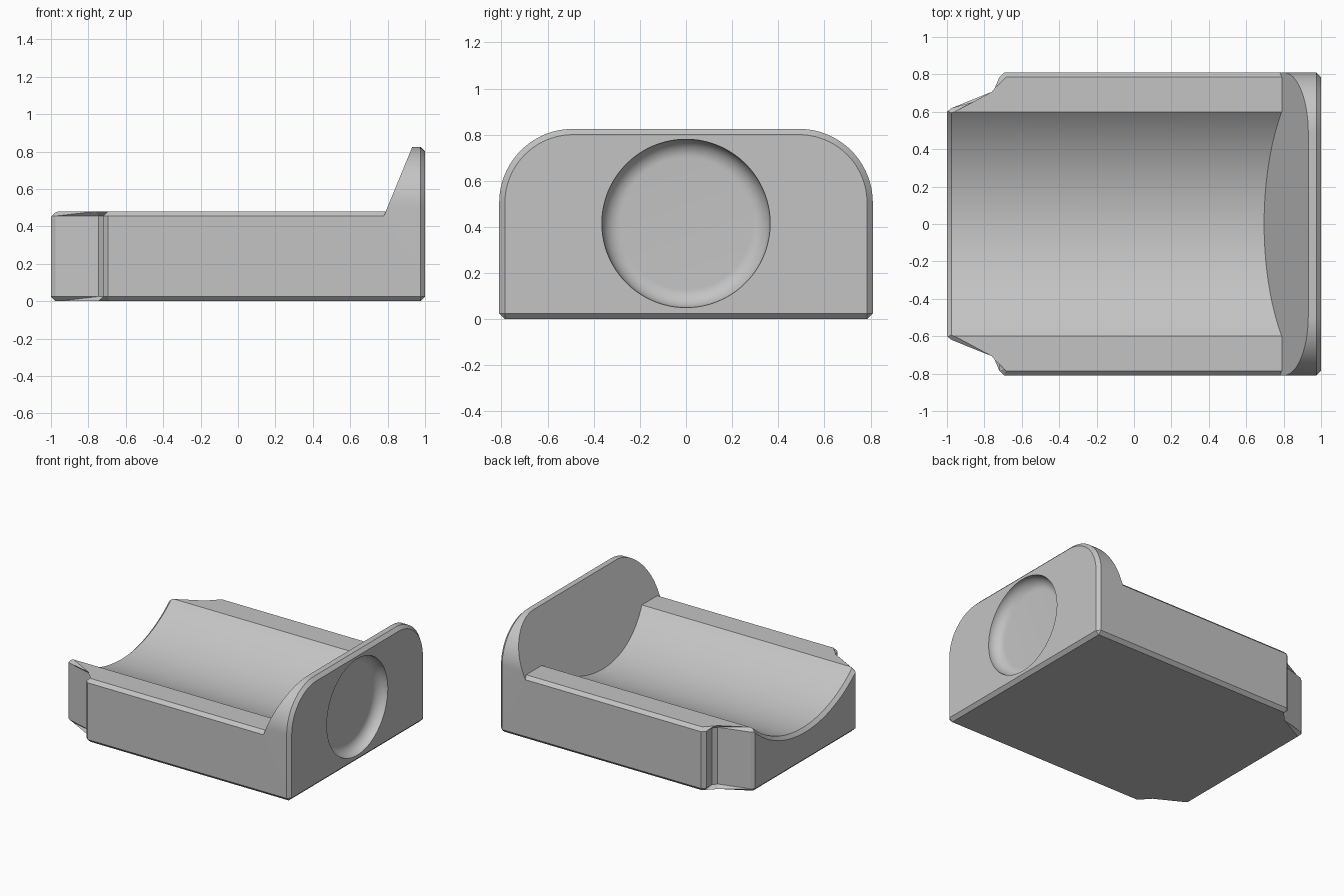
import bpy
import bmesh
from math import sin, cos, pi

cube = bpy.data.objects.get("Cube")
if cube:
    bpy.data.objects.remove(cube)

CHAMFER = 0.025
HALF_W, DECK, TOP = 0.81, 0.48, 0.825

grey = bpy.data.materials.new("plain grey")
grey.use_nodes = True
colour = (0.55, 0.55, 0.55, 1)
grey.diffuse_color = colour
grey.node_tree.nodes["Principled BSDF"].inputs["Base Color"].default_value = colour


def make_object(name, bm):
    bmesh.ops.remove_doubles(bm, verts=bm.verts, dist=1e-5)
    bmesh.ops.recalc_face_normals(bm, faces=bm.faces)
    mesh = bpy.data.meshes.new(name)
    bm.to_mesh(mesh)
    bm.free()
    mesh.materials.append(grey)
    obj = bpy.data.objects.new(name, mesh)
    bpy.context.collection.objects.link(obj)
    return obj


def loft(rings):
    """Skin a list of equal-length rings and cap both ends."""
    bm = bmesh.new()
    loops = [[bm.verts.new(p) for p in ring] for ring in rings]
    n = len(loops[0])
    for a, b in zip(loops, loops[1:]):
        for i in range(n):
            j = (i + 1) % n
            bm.faces.new((a[i], a[j], b[j], b[i]))
    bm.faces.new(loops[0])
    bm.faces.new(loops[-1])
    return bm


def circle(x, z, r, n=128):
    return [(x, r * cos(2 * pi * i / n), z + r * sin(2 * pi * i / n)) for i in range(n)]


def boolean(obj, other, operation):
    mod = obj.modifiers.new("boolean", 'BOOLEAN')
    mod.operation = operation
    mod.solver = 'EXACT'
    mod.object = other
    bpy.context.view_layer.objects.active = obj
    bpy.ops.object.modifier_apply(modifier=mod.name)
    bpy.data.objects.remove(other)


# Base slab with a stepped, tapered neck and chamfered rims
side = [(-1, 0.6), (-0.975, 0.62), (-0.745, 0.685), (-0.72, 0.717),
        (-0.72, 0.785), (-0.695, HALF_W), (0.85, HALF_W)]
plan = side + [(x, -y) for x, y in reversed(side)]
bm = loft([[(x, y, z) for x, y in plan] for z in (0, DECK)])
rims = [e for e in bm.edges if abs(e.verts[0].co.z - e.verts[1].co.z) < 1e-4]
bmesh.ops.bevel(bm, geom=rims, offset=CHAMFER, segments=1, affect='EDGES', clamp_overlap=False)
tray = make_object("cradle_tray", bm)

# Round trough, flared at the open end
R, AXIS = 0.898, 1.148
trough = make_object("trough_cutter", loft([
    circle(-1.1, AXIS, R + 0.125), circle(-0.975, AXIS, R), circle(1.1, AXIS, R)]))
boolean(tray, trough, 'DIFFERENCE')


# End wall with rounded upper corners, leaning inner face and chamfered outer rim
def wall_profile(d):
    r = 0.32 - d
    half = [(HALF_W - CHAMFER, d), (HALF_W - d, CHAMFER)]
    for i in range(25):
        a = pi / 2 * i / 24
        half.append((HALF_W - 0.32 + r * cos(a), TOP - 0.32 + r * sin(a)))
    return half + [(-y, z) for y, z in reversed(half)]


outer, inner = wall_profile(0), wall_profile(CHAMFER)
wall = make_object("end_wall", loft([
    [(0.79 + 0.411 * (z - DECK), y, z) for y, z in outer],
    [(1 - CHAMFER, y, z) for y, z in outer],
    [(1, y, z) for y, z in inner]]))

# Dished round recess in the outer wall face
F = 0.08
arc = [pi / 2 * i / 12 for i in range(13)]
recess = make_object("recess_cutter", loft(
    [circle(1.05, 0.415, 0.365)] +
    [circle(1 - F * sin(a), 0.415, 0.365 - F + F * cos(a)) for a in arc]))
boolean(wall, recess, 'DIFFERENCE')
boolean(tray, wall, 'UNION')

# Merge flat regions and shade
bm = bmesh.new()
bm.from_mesh(tray.data)
bmesh.ops.remove_doubles(bm, verts=bm.verts, dist=1e-5)
bmesh.ops.dissolve_limit(bm, angle_limit=0.002, verts=bm.verts, edges=bm.edges)
bm.to_mesh(tray.data)
bm.free()
bpy.ops.object.select_all(action='DESELECT')
tray.select_set(True)
bpy.context.view_layer.objects.active = tray
bpy.ops.object.shade_smooth_by_angle(angle=pi / 9)
